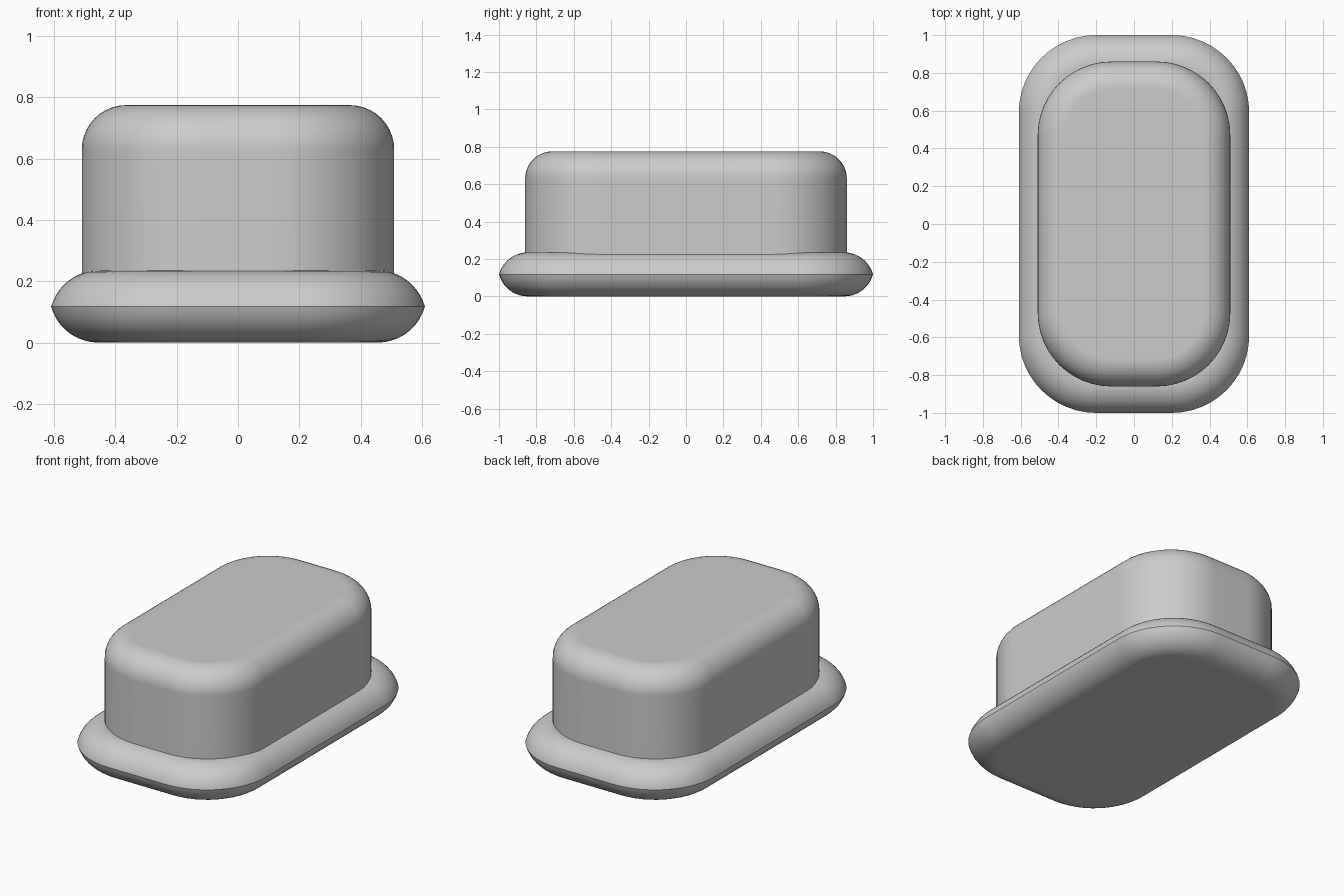
import bpy
import bmesh
from math import sin, cos, asin, pi, radians

cube = bpy.data.objects.get("Cube")
if cube:
    bpy.data.objects.remove(cube, do_unlink=True)

grey = bpy.data.materials.new("plain grey")
grey.use_nodes = True
colour = (0.604, 0.604, 0.604, 1)
grey.diffuse_color = colour
grey.node_tree.nodes["Principled BSDF"].inputs["Base Color"].default_value = colour

CORNER_STEPS = 12
BEVEL_STEPS = 10


def rounded_outline(half_x, half_y, radius):
    """Rounded rectangle, counter-clockwise from above."""
    points = []
    for corner, (sx, sy) in enumerate([(1, 1), (-1, 1), (-1, -1), (1, -1)]):
        for i in range(CORNER_STEPS + 1):
            a = (corner + i / CORNER_STEPS) * pi / 2
            points.append((sx * (half_x - radius) + radius * cos(a),
                           sy * (half_y - radius) + radius * sin(a)))
    return points


def loft(name, half_x, half_y, radius, profile):
    """Skin rounded outlines through (inset, z) pairs and cap both ends."""
    bm = bmesh.new()
    rings = []
    for inset, z in profile:
        outline = rounded_outline(half_x - inset, half_y - inset, radius - inset)
        rings.append([bm.verts.new((x, y, z)) for x, y in outline])
    for low, high in zip(rings, rings[1:]):
        for i in range(len(low)):
            j = (i + 1) % len(low)
            bm.faces.new((low[i], low[j], high[j], high[i]))
    bm.faces.new(rings[0][::-1])
    bm.faces.new(rings[-1])
    mesh = bpy.data.meshes.new(name)
    bm.to_mesh(mesh)
    bm.free()
    mesh.materials.append(grey)
    obj = bpy.data.objects.new(name, mesh)
    bpy.context.collection.objects.link(obj)
    bpy.ops.object.select_all(action="DESELECT")
    obj.select_set(True)
    bpy.context.view_layer.objects.active = obj
    bpy.ops.object.shade_smooth_by_angle(angle=radians(25))
    weighted = obj.modifiers.new("Weighted normals", "WEIGHTED_NORMAL")
    weighted.keep_sharp = True
    return obj


# Base flange: two arcs meeting in a soft ridge at mid height
height, arc = 0.235, 0.16
start = asin((arc - height / 2) / arc)
upper = []
for i in range(BEVEL_STEPS + 1):
    a = start + (pi / 2 - start) * i / BEVEL_STEPS
    upper.append((arc * (cos(start) - cos(a)), height - arc + arc * sin(a)))
lower = [(inset, height - z) for inset, z in reversed(upper)]
loft("base_flange", 0.61, 1.0, 0.41, lower[:-1] + upper)

# Raised body with a rounded top edge
top, bevel = 0.775, 0.145
body = [(0, 0.15)]
for i in range(BEVEL_STEPS + 1):
    a = pi / 2 * i / BEVEL_STEPS
    body.append((bevel * (1 - cos(a)), top - bevel + bevel * sin(a)))
loft("raised_body", 0.51, 0.86, 0.39, body)
